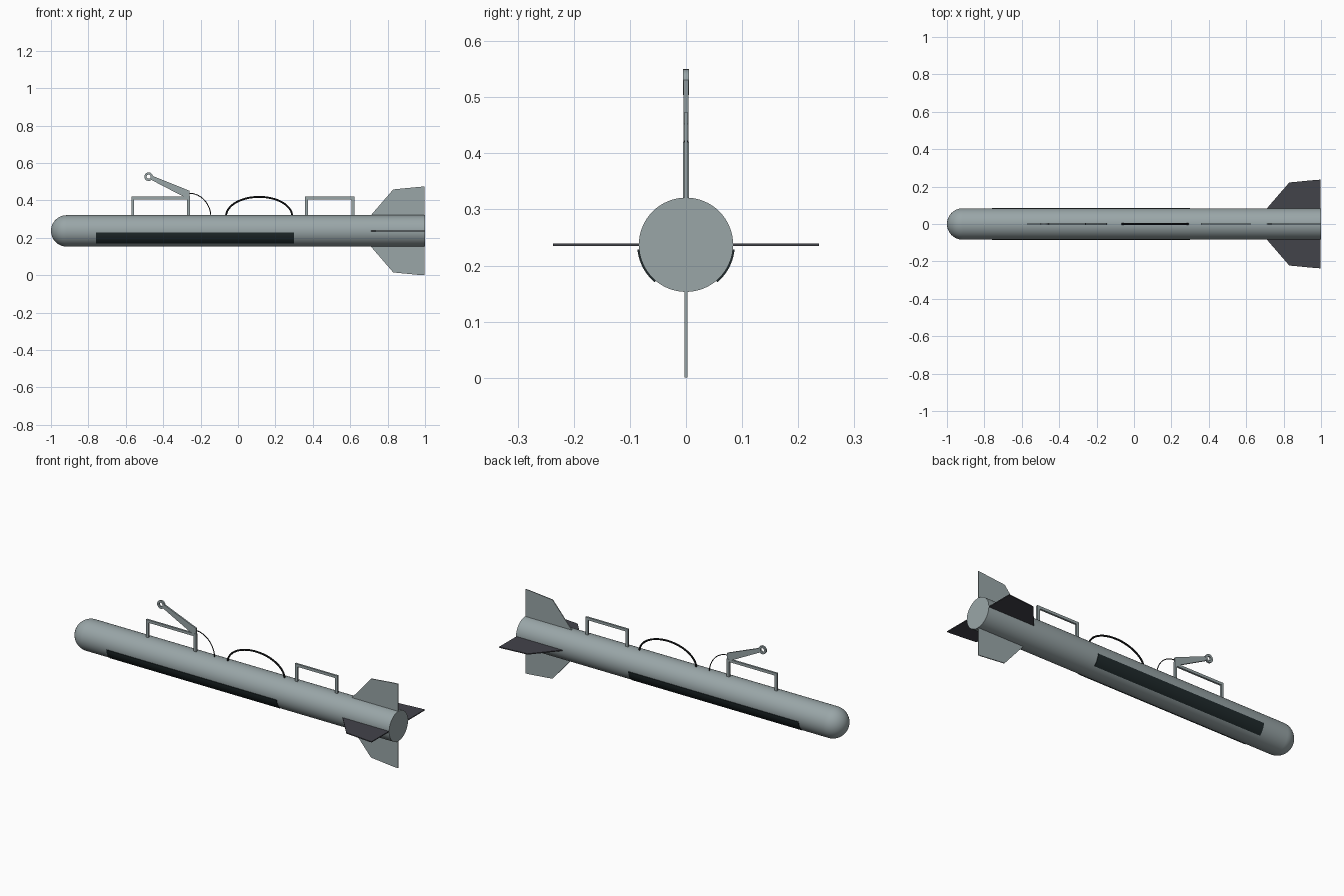
import bpy, bmesh
from math import sin, cos, pi, radians
from mathutils import Vector

cube = bpy.data.objects.get("Cube")
if cube:
    bpy.data.objects.remove(cube, do_unlink=True)

R, CZ = 0.084, 0.237  # hull radius and axis height


def material(name, r, g, b):
    m = bpy.data.materials.new(name)
    m.use_nodes = True
    m.diffuse_color = (r, g, b, 1)
    bsdf = m.node_tree.nodes["Principled BSDF"]
    bsdf.inputs["Base Color"].default_value = (r, g, b, 1)
    bsdf.inputs["Roughness"].default_value = 0.6
    return m


grey = material("hull grey", 0.32, 0.38, 0.39)
charcoal = material("charcoal", 0.055, 0.056, 0.068)
panel_dark = material("dark panel", 0.014, 0.023, 0.025)
black = material("black rubber", 0.012, 0.013, 0.014)


def finish(name, bm, mat, smooth=False):
    bmesh.ops.recalc_face_normals(bm, faces=bm.faces)
    me = bpy.data.meshes.new(name)
    bm.to_mesh(me)
    bm.free()
    me.materials.append(mat)
    ob = bpy.data.objects.new(name, me)
    bpy.context.collection.objects.link(ob)
    if smooth:
        bpy.ops.object.select_all(action='DESELECT')
        ob.select_set(True)
        bpy.context.view_layer.objects.active = ob
        bpy.ops.object.shade_smooth_by_angle(angle=radians(35))
    return ob


def plate(name, outline, thick, mat, flat=False):
    """Extrude an (x, height) outline; flat plates lie in the xy plane."""
    bm = bmesh.new()
    out = Vector((0, 0, thick)) if flat else Vector((0, thick, 0))
    verts = [bm.verts.new(Vector((x, h, CZ) if flat else (x, 0, h)) - out / 2)
             for x, h in outline]
    face = bm.faces.new(verts)
    ext = bmesh.ops.extrude_face_region(bm, geom=[face])
    bmesh.ops.translate(bm, vec=out,
                        verts=[v for v in ext["geom"] if isinstance(v, bmesh.types.BMVert)])
    return finish(name, bm, mat)


def tube(name, points, radius, mat, sides=10):
    """Round tube along points in the xz plane."""
    bm = bmesh.new()
    pts = [Vector((x, 0, z)) for x, z in points]
    rings = []
    for i, p in enumerate(pts):
        t = (pts[min(i + 1, len(pts) - 1)] - pts[max(i - 1, 0)]).normalized()
        n = Vector((-t.z, 0, t.x))
        rings.append([bm.verts.new(p + radius * (n * cos(a) + Vector((0, sin(a), 0))))
                      for a in (2 * pi * k / sides for k in range(sides))])
    for a, b in zip(rings, rings[1:]):
        for k in range(sides):
            j = (k + 1) % sides
            bm.faces.new((a[k], a[j], b[j], b[k]))
    bm.faces.new(rings[0])
    bm.faces.new(rings[-1])
    return finish(name, bm, mat, True)


# Hull: round nose, straight cylinder, flat tail
bm = bmesh.new()
profile = [(-1 + R - R * cos(a), R * sin(a)) for a in (pi / 2 * i / 12 for i in range(13))]
profile += [(1, R), (1, 0)]
verts = [bm.verts.new((x, 0, r)) for x, r in profile]
edges = [bm.edges.new(e) for e in zip(verts, verts[1:])]
bmesh.ops.spin(bm, geom=verts + edges, cent=(0, 0, 0), axis=(1, 0, 0),
               angle=2 * pi, steps=64)
bmesh.ops.remove_doubles(bm, verts=bm.verts, dist=0.0005)
bmesh.ops.translate(bm, verts=bm.verts, vec=(0, 0, CZ))
finish("hull", bm, grey, True)

# Tail fins, heights measured from the hull axis
fin = [(0.66, 0.03), (0.71, 0.083), (0.83, 0.222), (0.975, 0.236), (0.998, 0.237), (0.998, 0.03)]
for side, label in ((1, "upper"), (-1, "lower")):
    plate(label + "_fin", [(x, CZ + side * h) for x, h in fin], 0.005, grey)
for side, label in ((1, "back"), (-1, "front")):
    plate(label + "_fin", [(x, side * h) for x, h in fin], 0.005, charcoal, flat=True)

# Curved side panels hugging the lower flanks
for side, label in ((1, "back"), (-1, "front")):
    bm = bmesh.new()
    angles = [radians(-5.5 - 44.5 * i / 10) for i in range(11)]
    section = [(r * cos(a), r * sin(a)) for r, seq in
               ((R + 0.003, angles), (R - 0.003, angles[::-1])) for a in seq]
    face = bm.faces.new([bm.verts.new((-0.76, side * y, CZ + z)) for y, z in section])
    ext = bmesh.ops.extrude_face_region(bm, geom=[face])
    bmesh.ops.translate(bm, vec=(1.06, 0, 0),
                        verts=[v for v in ext["geom"] if isinstance(v, bmesh.types.BMVert)])
    finish(label + "_side_panel", bm, panel_dark, True)

# Square-section carrying handles
for label, x0, x1 in (("nose", -0.57, -0.257), ("tail", 0.358, 0.622)):
    w, top, low = 0.015, 0.42, 0.30
    plate(label + "_handle",
          [(x0, low), (x0, top), (x1, top), (x1, low), (x1 - w, low),
           (x1 - w, top - w), (x0 + w, top - w), (x0 + w, low)], 0.011, grey)

# Release lever: tapered arm and eyelet
plate("lever_arm", [(-0.464, 0.534), (-0.26, 0.452), (-0.257, 0.41), (-0.285, 0.417),
                    (-0.468, 0.512)], 0.009, grey)
bm = bmesh.new()
N = 24
loops = [[bm.verts.new((-0.478 + r * cos(2 * pi * k / N), y, 0.527 + r * sin(2 * pi * k / N)))
          for k in range(N)]
         for r, y in ((0.023, -0.005), (0.023, 0.005), (0.011, 0.005), (0.011, -0.005))]
for i in range(4):
    a, b = loops[i], loops[(i + 1) % 4]
    for k in range(N):
        j = (k + 1) % N
        bm.faces.new((a[k], a[j], b[j], b[k]))
finish("lever_eyelet", bm, grey, True)

# Thin lever cable and thick looped hose
arc = [pi * i / 32 for i in range(33)]
tube("lever_cable", [(-0.26 + 0.115 * sin(a / 2), 0.31 + 0.128 * cos(a / 2)) for a in arc],
     0.0025, black, 8)
tube("looped_hose", [(0.113 - 0.177 * cos(a), 0.315 + 0.104 * sin(a)) for a in arc],
     0.005, black)
